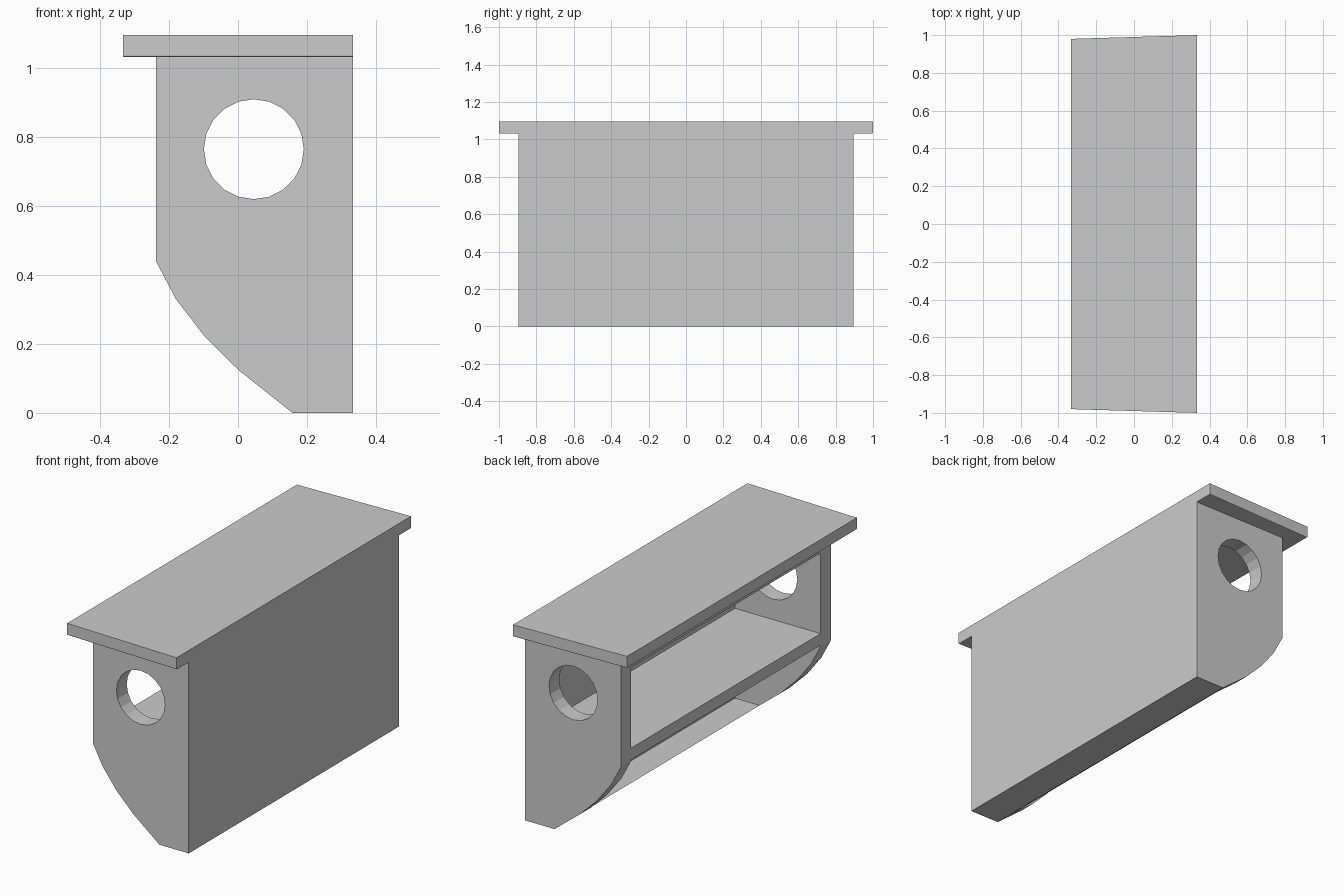
import bpy, bmesh, math

if "Cube" in bpy.data.objects:
    bpy.data.objects.remove(bpy.data.objects["Cube"])

BACK, FRONT = 0.333, -0.238   # x of the wall side and the open side
HALF, INNER = 0.896, 0.808    # outer and inner half width along y


def new_object(name, bm):
    bmesh.ops.recalc_face_normals(bm, faces=bm.faces)
    mesh = bpy.data.meshes.new(name)
    bm.to_mesh(mesh)
    bm.free()
    obj = bpy.data.objects.new(name, mesh)
    bpy.context.collection.objects.link(obj)
    return obj


def extrude_profile(name, points, half):
    """Extrude an x-z outline along y, from -half to +half."""
    bm = bmesh.new()
    face = bm.faces.new([bm.verts.new((x, -half, z)) for x, z in points])
    res = bmesh.ops.extrude_face_region(bm, geom=[face])
    verts = [v for v in res["geom"] if isinstance(v, bmesh.types.BMVert)]
    bmesh.ops.translate(bm, verts=verts, vec=(0, 2 * half, 0))
    return new_object(name, bm)


def rect(x0, x1, z0, z1):
    return [(x0, z0), (x1, z0), (x1, z1), (x0, z1)]


def cut(target, cutter):
    mod = target.modifiers.new("cut", 'BOOLEAN')
    mod.operation, mod.solver, mod.object = 'DIFFERENCE', 'EXACT', cutter
    bpy.context.view_layer.objects.active = target
    bpy.ops.object.modifier_apply(modifier=mod.name)
    bpy.data.objects.remove(cutter)


# Cabinet body with a curved lower front
cabinet = extrude_profile("cabinet", [
    (BACK, 0), (BACK, 1.032), (FRONT, 1.032), (FRONT, 0.44),
    (-0.18, 0.33), (-0.097, 0.222), (0.003, 0.123), (0.158, 0)], HALF)

# Upper compartment and open space under the shelf
cut(cabinet, extrude_profile("upper_space", rect(-0.5, 0.273, 0.51, 0.945), INNER))
cut(cabinet, extrude_profile("lower_space", rect(-0.5, 0.273, 0.025, 0.447), INNER))

# Round hole through both side panels
circle = [(0.046 + 0.145 * math.cos(i * math.tau / 20),
           0.765 + 0.145 * math.sin(i * math.tau / 20)) for i in range(20)]
cut(cabinet, extrude_profile("hole", circle, 1.2))

# Top board, slightly narrower at the open side
bm = bmesh.new()
base = bm.faces.new([bm.verts.new((x, y, 1.032)) for x, y in
                     [(-0.334, -0.98), (BACK, -1), (BACK, 1), (-0.334, 0.98)]])
res = bmesh.ops.extrude_face_region(bm, geom=[base])
bmesh.ops.translate(bm, vec=(0, 0, 0.064),
                    verts=[v for v in res["geom"] if isinstance(v, bmesh.types.BMVert)])
# Soften the lower rim on the three overhanging sides
rim = [e for e in bm.edges if all(v.co.z < 1.04 for v in e.verts)
       and not all(v.co.x > 0.3 for v in e.verts)]
bmesh.ops.bevel(bm, geom=rim, offset=0.005, segments=2, profile=0.5, affect='EDGES')
new_object("top_board", bm)
